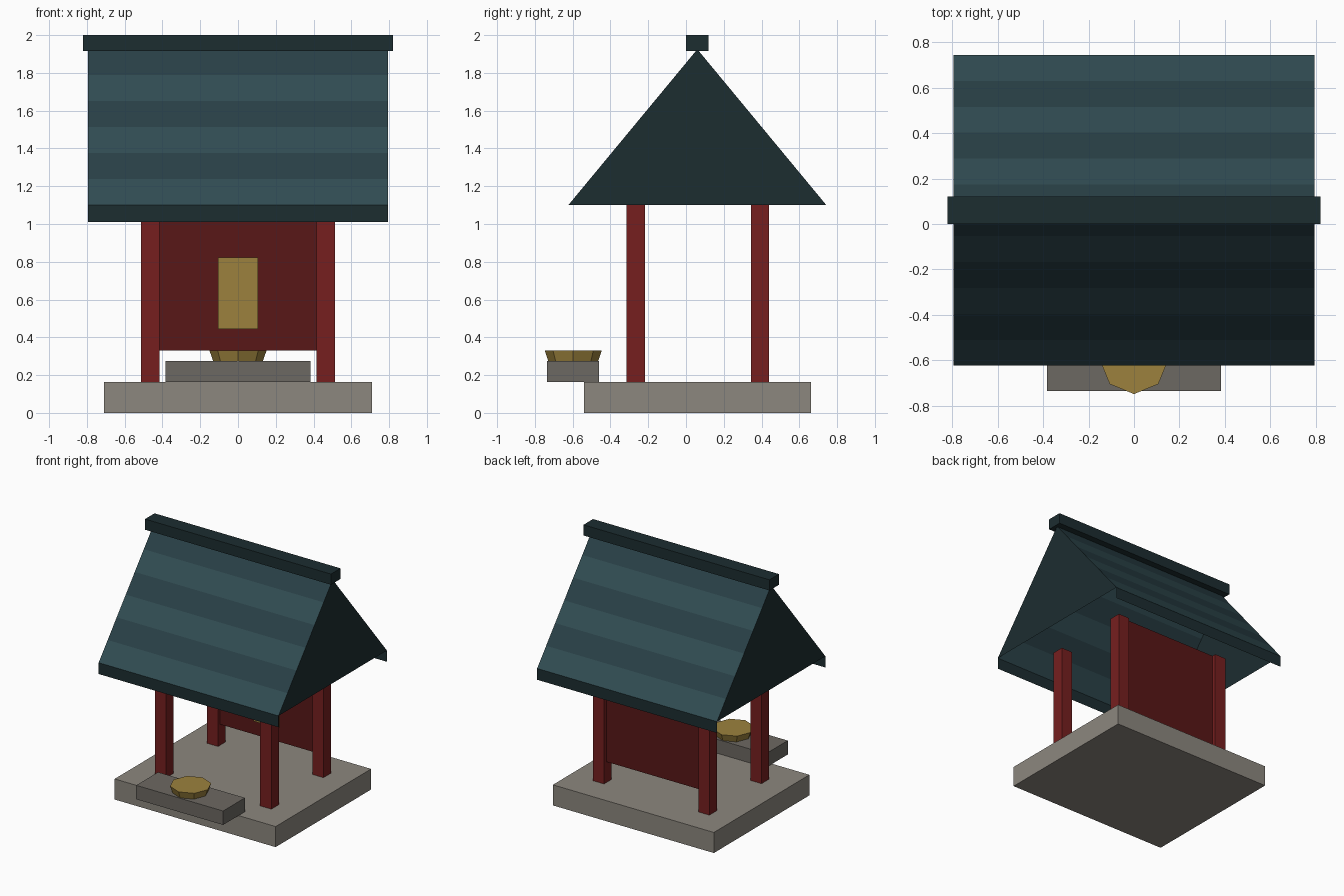
import bpy, bmesh, math

if "Cube" in bpy.data.objects:
    bpy.data.objects.remove(bpy.data.objects["Cube"])

def material(name, hex_rgb):
    def lin(c):
        c /= 255
        return c / 12.92 if c <= 0.04045 else ((c + 0.055) / 1.055) ** 2.4
    rgb = [min(1, 1.12 * lin((hex_rgb >> s) & 255)) for s in (16, 8, 0)]
    m = bpy.data.materials.new(name)
    m.diffuse_color = (*rgb, 1)
    m.use_nodes = True
    m.node_tree.nodes["Principled BSDF"].inputs["Base Color"].default_value = m.diffuse_color
    return m

STONE = material("stone", 0x858078)
DARK_STONE = material("dark_stone", 0x67635D)
RED = material("red_paint", 0x701D1D)
DARK_RED = material("dark_red_paint", 0x541515)
GOLD = material("gold", 0x947B3A)
TILE = material("roof_tile", 0x2E484E)
TILE_ALT = material("roof_tile_alternate", 0x263C42)
TRIM = material("roof_trim", 0x1A2A2D)

def finish(name, bm, mats):
    me = bpy.data.meshes.new(name)
    bm.to_mesh(me)
    bm.free()
    for m in mats:
        me.materials.append(m)
    ob = bpy.data.objects.new(name, me)
    bpy.context.collection.objects.link(ob)
    return ob

def box(name, x, y, z, mat):
    """Box from (min, max) ranges on each axis."""
    bm = bmesh.new()
    bmesh.ops.create_cube(bm, size=1)
    for v in bm.verts:
        v.co = [(r[0] + r[1]) / 2 + c * (r[1] - r[0]) for r, c in zip((x, y, z), v.co)]
    return finish(name, bm, [mat])

# Stone base and the offering ledge in front
box("stone_base", (-0.71, 0.71), (-0.54, 0.663), (0, 0.164), STONE)
box("offering_ledge", (-0.383, 0.383), (-0.735, -0.46), (0.164, 0.275), DARK_STONE)

# Octagonal offering bowl
bm = bmesh.new()
bmesh.ops.create_cone(bm, cap_ends=True, segments=8, radius1=0.132, radius2=0.151, depth=0.055)
bmesh.ops.translate(bm, verts=bm.verts, vec=(0, -0.597, 0.3025))
finish("offering_bowl", bm, [GOLD])

# Four posts
for side, sx in (("left", -1), ("right", 1)):
    for end, py in (("front", -0.266), ("back", 0.391)):
        px = sx * 0.465
        box(f"{end}_{side}_post", (px - 0.049, px + 0.049),
            (py - 0.048, py + 0.048), (0.164, 1.112), RED)

# Back wall with gold plaque
box("back_wall", (-0.43, 0.43), (0.37, 0.41), (0.33, 1.11), DARK_RED)
box("gold_plaque", (-0.107, 0.107), (0.35, 0.372), (0.445, 0.822), GOLD)

# Hollow thin roof: striped slopes, hanging eave boards and gable ends
HALF_X, RIDGE_Y, HALF_Y, EAVE_Z, RIDGE_Z, BANDS = 0.793, 0.06, 0.683, 1.10, 1.925, 6
slope = [(RIDGE_Y - HALF_Y * (1 - i / BANDS), EAVE_Z + (RIDGE_Z - EAVE_Z) * i / BANDS)
         for i in range(BANDS + 1)]
profile = slope + [(2 * RIDGE_Y - y, z) for y, z in reversed(slope[:-1])]
drop = 1.01
profile = [(profile[0][0], drop)] + profile + [(profile[-1][0], drop)]
bm = bmesh.new()
rows = [[bm.verts.new((x, y, z)) for x in (-HALF_X, HALF_X)] for y, z in profile]
last = len(rows) - 2
for i in range(last + 1):
    f = bm.faces.new((rows[i][0], rows[i][1], rows[i + 1][1], rows[i + 1][0]))
    band = min(i, last - i)
    f.material_index = 2 if band == 0 else (band + 1) % 2
bm.faces.new([r[0] for r in rows[1:-1]]).material_index = 2
bm.faces.new([r[1] for r in reversed(rows[1:-1])]).material_index = 2
bm.normal_update()
finish("roof", bm, [TILE, TILE_ALT, TRIM])

# Ridge beam
box("ridge_beam", (-0.82, 0.82), (0.0, 0.12), (1.915, 2.0), TRIM)
